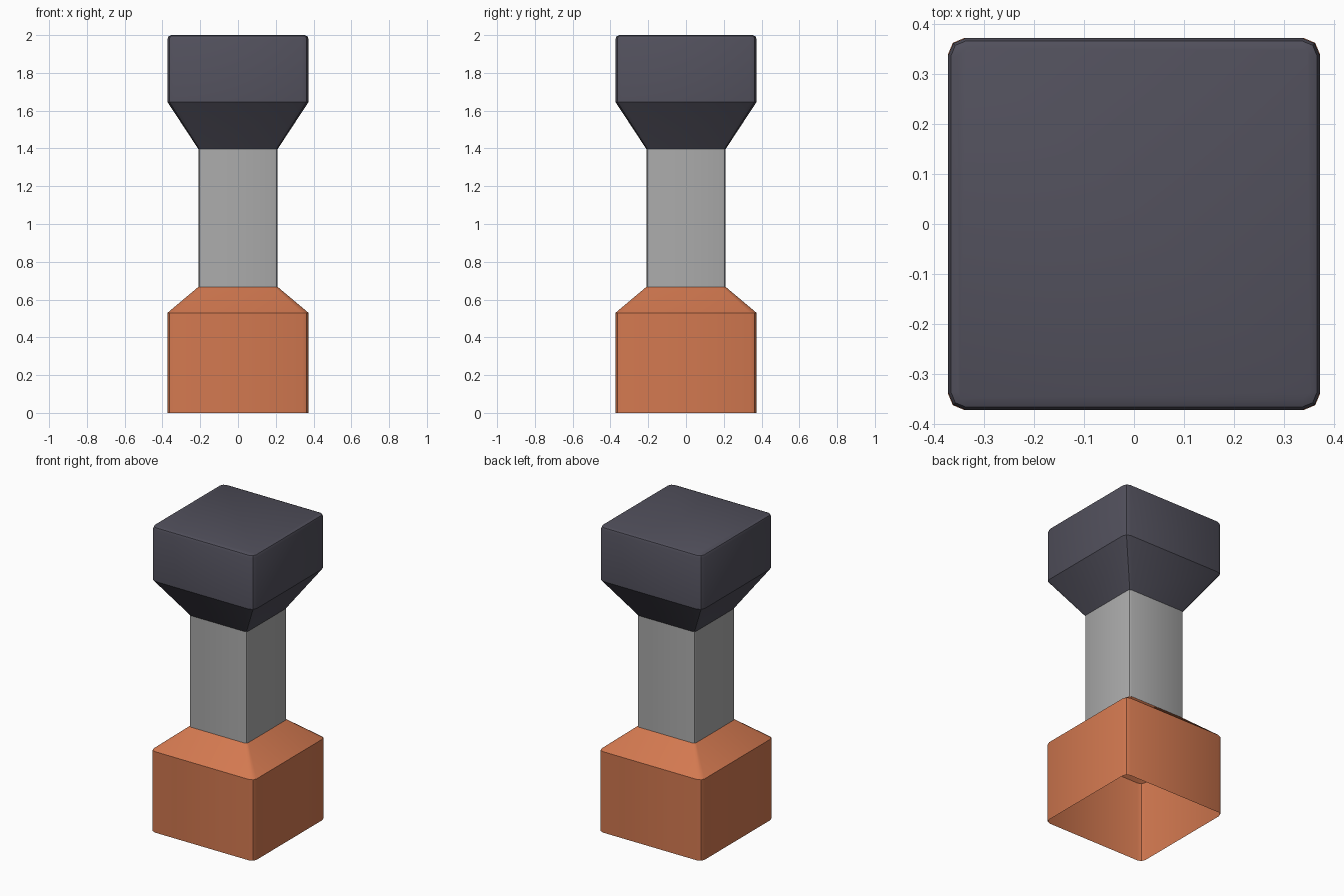
import bpy, bmesh, math

if "Cube" in bpy.data.objects:
    bpy.data.objects.remove(bpy.data.objects["Cube"])

def material(name, rgb):
    m = bpy.data.materials.new(name)
    m.diffuse_color = (*rgb, 1)
    m.use_nodes = True
    m.node_tree.nodes["Principled BSDF"].inputs["Base Color"].default_value = m.diffuse_color
    return m

orange = material("orange", (0.65, 0.19, 0.08))
grey = material("grey", (0.41, 0.41, 0.41))
dark = material("dark_slate", (0.083, 0.08, 0.107))

SEG = 2  # facets per rounded corner

def outline(half, r):
    """Rounded square cross-section."""
    pts = []
    for q in range(4):
        cx = (half - r) * (1 if q in (0, 3) else -1)
        cy = (half - r) * (1 if q in (0, 1) else -1)
        for i in range(SEG + 1):
            a = math.pi / 2 * (q + i / SEG)
            pts.append((cx + r * math.cos(a), cy + r * math.sin(a)))
    return pts

def sleeve(name, levels, mat, cap=False):
    """Open shell lofted through (z, half width, corner radius) levels."""
    bm = bmesh.new()
    rings = [[bm.verts.new((x, y, z)) for x, y in outline(h, r)] for z, h, r in levels]
    n = len(rings[0])
    for a, b in zip(rings, rings[1:]):
        for i in range(n):
            j = (i + 1) % n
            bm.faces.new((a[i], a[j], b[j], b[i]))
    if cap:
        bm.faces.new(rings[-1])
    me = bpy.data.meshes.new(name)
    bm.to_mesh(me)
    bm.free()
    me.materials.append(mat)
    ob = bpy.data.objects.new(name, me)
    bpy.context.collection.objects.link(ob)
    bpy.context.view_layer.objects.active = ob
    ob.select_set(True)
    bpy.ops.object.shade_smooth_by_angle(angle=math.radians(29))
    ob.select_set(False)

# hollow base, open underneath
sleeve("base", [(0, 0.373, 0.033), (0.53, 0.373, 0.033), (0.667, 0.21, 0.018)], orange)
# square neck
sleeve("neck", [(0.667, 0.21, 0.018), (1.397, 0.21, 0.018)], grey)
# flared head with softened top edge
sleeve("head", [(1.397, 0.21, 0.018), (1.645, 0.373, 0.036), (1.98, 0.373, 0.036),
                (1.994, 0.367, 0.03), (2.0, 0.353, 0.016)], dark, cap=True)
